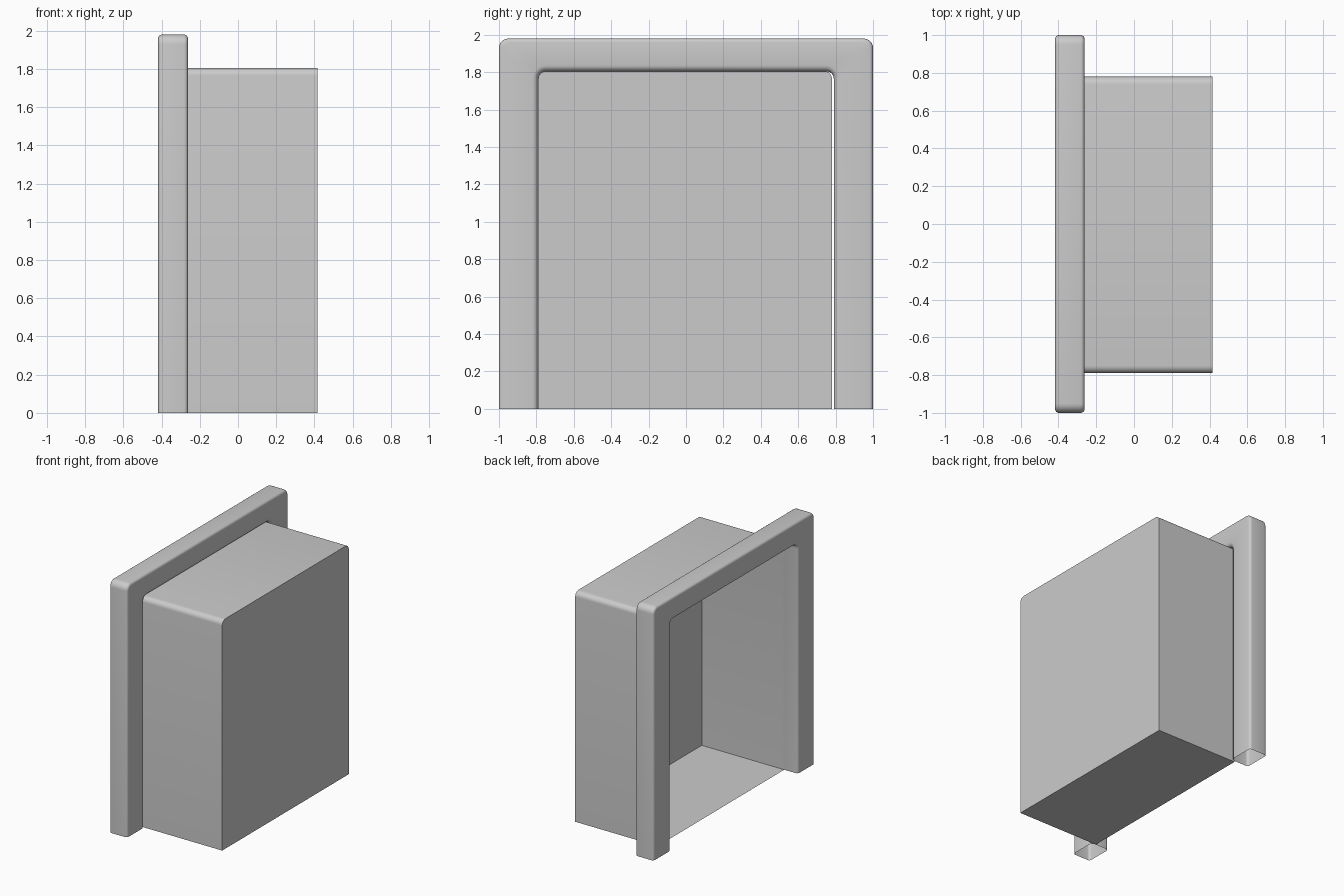
import bpy, bmesh
from math import sin, cos, pi, radians

if "Cube" in bpy.data.objects:
    bpy.data.objects.remove(bpy.data.objects["Cube"])


def arch(x, half, top, r, cy=0.0, seg=6):
    """Open inverted-U outline with rounded top corners, in the plane at x."""
    pts = [(x, cy + half, 0)]
    for side, start in ((1, 0), (-1, pi / 2)):
        for i in range(seg + 1):
            a = start + i / seg * pi / 2
            pts.append((x, cy + side * (half - r) + r * cos(a), top - r + r * sin(a)))
    pts.append((x, cy - half, 0))
    return pts


def skin(bm, loops, closed=False):
    """Join matching outlines with quads."""
    rows = [[bm.verts.new(p) for p in loop] for loop in loops]
    pairs = list(zip(rows, rows[1:] + rows[:1])) if closed else list(zip(rows, rows[1:]))
    for a, b in pairs:
        for i in range(len(a) - 1):
            bm.faces.new((a[i], a[i + 1], b[i + 1], b[i]))
    return rows


def finish(bm, name):
    bmesh.ops.recalc_face_normals(bm, faces=bm.faces)
    mesh = bpy.data.meshes.new(name)
    bm.to_mesh(mesh)
    bm.free()
    ob = bpy.data.objects.new(name, mesh)
    bpy.context.collection.objects.link(ob)
    bpy.ops.object.select_all(action='DESELECT')
    bpy.context.view_layer.objects.active = ob
    ob.select_set(True)
    bpy.ops.object.shade_smooth_by_angle(angle=radians(35))
    return ob


X0, X1, BACK = -0.418, -0.262, 0.416

# Frame: rounded rectangular section swept around three sides, open at the feet
loops = []
corners = [  # x, half width, top, corner radius, x dir, outward dir, bevel
    (X0, 1.0, 1.98, 0.05, 1, -1, 0.02),
    (X1, 1.0, 1.98, 0.05, -1, -1, 0.02),
    (X1, 0.79, 1.805, 0.04, -1, 1, 0.032),
    (X0, 0.79, 1.805, 0.04, 1, 1, 0.02),
]
for k, (x, half, top, r, dx, dy, b) in enumerate(corners):
    angles = [i / 4 * pi / 2 for i in range(5)]
    if k % 2 == 1:
        angles.reverse()
    for a in angles:
        off = dy * b * (1 - sin(a))
        loops.append(arch(x + dx * b * (1 - cos(a)), half + off, top + off, r + off))
bm = bmesh.new()
skin(bm, loops, closed=True)
finish(bm, "frame")

# Recess box: thin shell with floor and rear panel, open towards the frame
bm = bmesh.new()
rows = skin(bm, [arch(x, 0.785, 1.805, 0.04, -0.005) for x in (-0.3, BACK)])
bm.faces.new(rows[1])
bm.faces.new((rows[0][0], rows[1][0], rows[1][-1], rows[0][-1]))
finish(bm, "recess_box")
